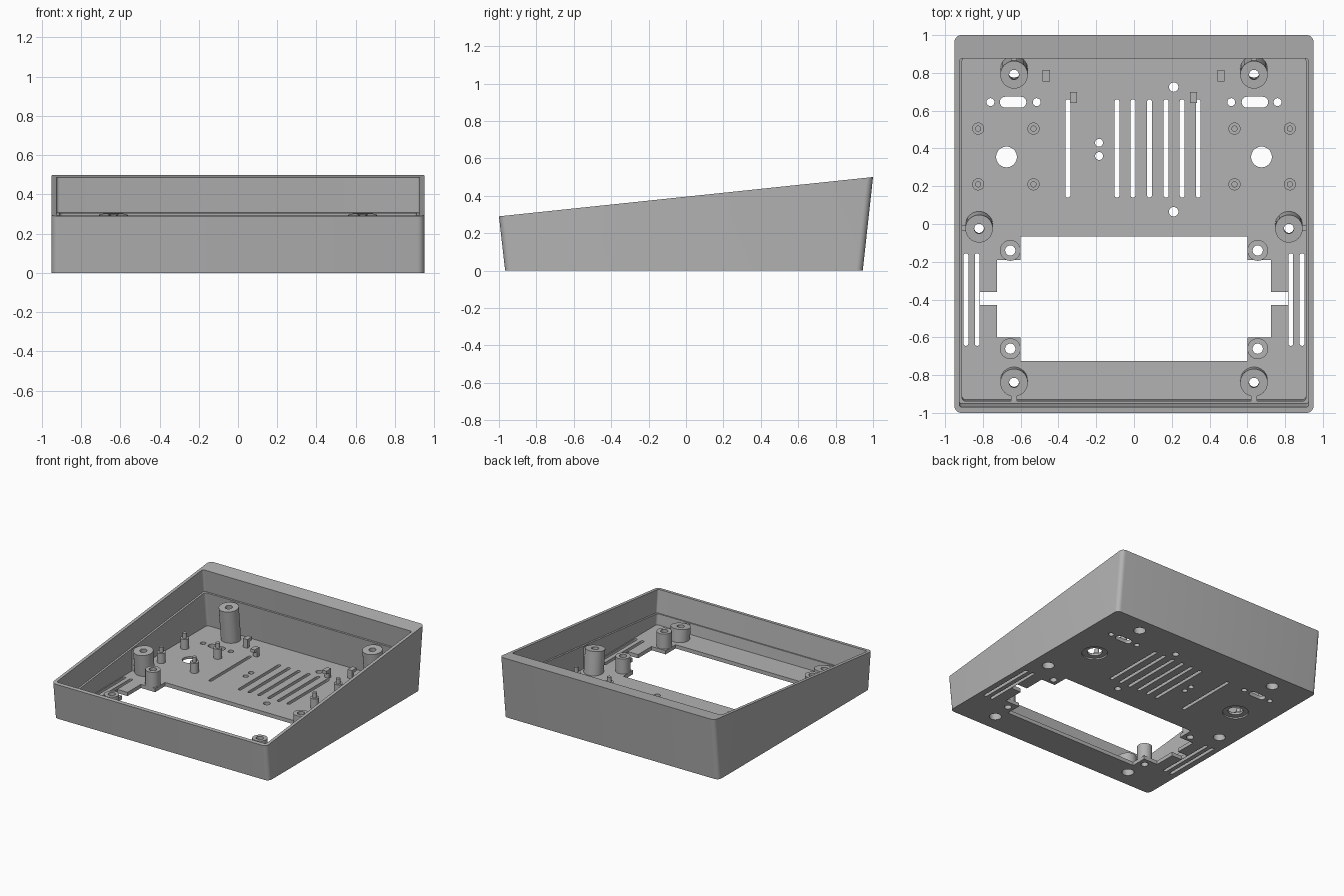
import bpy, bmesh, math

if "Cube" in bpy.data.objects:
    bpy.data.objects.remove(bpy.data.objects["Cube"])

SLOPE = 0.105      # tilt of the open top
FLOOR = 0.03       # base plate thickness
grey = bpy.data.materials.new("grey plastic")
grey.diffuse_color = (0.45, 0.45, 0.45, 1)
grey.use_nodes = True
grey.node_tree.nodes["Principled BSDF"].inputs["Base Color"].default_value = grey.diffuse_color


def top(y):
    return 0.395 + SLOPE * y


def finish(bm, name, smooth=True):
    bmesh.ops.recalc_face_normals(bm, faces=bm.faces)
    me = bpy.data.meshes.new(name)
    bm.to_mesh(me)
    bm.free()
    ob = bpy.data.objects.new(name, me)
    bpy.context.collection.objects.link(ob)
    me.materials.append(grey)
    if smooth:
        shade(ob)
    return ob


def shade(ob):
    bpy.ops.object.select_all(action='DESELECT')
    ob.select_set(True)
    bpy.context.view_layer.objects.active = ob
    bpy.ops.object.shade_smooth_by_angle(angle=math.radians(35))


def loft(bm, rings):
    """Closed solid through rings of equal point count."""
    vs = [[bm.verts.new(p) for p in r] for r in rings]
    n = len(vs[0])
    for a, b in zip(vs, vs[1:]):
        for i in range(n):
            bm.faces.new((a[i], a[(i + 1) % n], b[(i + 1) % n], b[i]))
    bm.faces.new(vs[0][::-1])
    bm.faces.new(vs[-1])


def rounded(x0, x1, y0, y1, r, zf, seg=6):
    """Rounded rectangle ring with height given by zf(y)."""
    pts = []
    for k, (cx, cy) in enumerate([(x1 - r, y1 - r), (x0 + r, y1 - r), (x0 + r, y0 + r), (x1 - r, y0 + r)]):
        for i in range(seg + 1):
            a = math.pi / 2 * (k + i / seg)
            x, y = cx + r * math.cos(a), cy + r * math.sin(a)
            pts.append((x, y, zf(y)))
    return pts


def circle(x, y, r, z, n=32):
    return [(x + r * math.cos(2 * math.pi * i / n), y + r * math.sin(2 * math.pi * i / n), z) for i in range(n)]


def cut(ob, bm):
    cutter = finish(bm, "cutter", False)
    cutter.hide_render = True
    m = ob.modifiers.new("cut", 'BOOLEAN')
    m.operation, m.solver, m.object = 'DIFFERENCE', 'EXACT', cutter
    dg = bpy.context.evaluated_depsgraph_get()
    me = bpy.data.meshes.new_from_object(ob.evaluated_get(dg))
    ob.modifiers.clear()
    ob.data = me
    bpy.data.objects.remove(cutter)


# Wedge-shaped outer body
bm = bmesh.new()
loft(bm, [rounded(-.95, .95, -.967, .945, .035, lambda y: 0),
          rounded(-.95, .95, -1, 1, .035, top)])
shell = finish(bm, "case_shell", False)


# Lid pocket, then the slightly smaller cavity below its ledge
def pocket(x, inset, r, d):
    return rounded(-x, x, -.97 + inset + SLOPE * d, .875 - inset + SLOPE * d, r, lambda y: top(y) - d)


bm = bmesh.new()
loft(bm, [pocket(.925, 0, .015, .182), pocket(.925, 0, .015, -.05)])
cut(shell, bm)
bm = bmesh.new()
loft(bm, [rounded(-.91, .91, -.93, .911, .02, lambda y: FLOOR), pocket(.91, .013, .02, .12)])
cut(shell, bm)

# Screw bosses: x, y of the top
BOSSES = [(s * x, y) for s in (-1, 1) for x, y in ((.635, .79), (.82, -.025), (.635, -.84))]
POSTS = [(s * .655, y) for s in (-1, 1) for y in (-.14, -.66)]


def boss_top(y):
    return top(y) - .182


# Openings through the base plate
bm = bmesh.new()
LO, HI = -.05, FLOOR + .02


def slot(x, y, w, h):
    r = min(w, h) / 2 - .0005
    loft(bm, [rounded(x - w / 2, x + w / 2, y - h / 2, y + h / 2, r, lambda _, z=z: z) for z in (LO, HI)])


def hole(x, y, r, z=HI):
    loft(bm, [circle(x, y, r, LO), circle(x, y, r, z)])


half = [(.6, -.725), (.6, -.6), (.725, -.6), (.725, -.43), (.815, -.43), (.815, -.36),
        (.725, -.36), (.725, -.19), (.6, -.19), (.6, -.065)]
outline = half + [(-x, y) for x, y in reversed(half)]
loft(bm, [[(x, y, z) for x, y in outline] for z in (LO, HI)])
for x in (-.35, -.09, -.005, .082, .17, .255, .34):
    slot(x, .4, .026, .52)
for s in (-1, 1):
    for x in (.83, .89):
        slot(s * x, -.4, .026, .49)
    slot(s * .64, .645, .14, .058)
    for x in (.515, .76):
        hole(s * x, .645, .021)
    hole(s * .675, .355, .055)
for x, y in ((.21, .725), (.21, .065), (-.185, .43), (-.185, .36)):
    hole(x, y, .025 if x > 0 else .021)
for x, y in BOSSES:
    hole(x, y + SLOPE * boss_top(y), .045)
for x, y in POSTS:
    hole(x, y, .027)
cut(shell, bm)

# Shallow round recesses under the two large holes
bm = bmesh.new()
for s in (-1, 1):
    hole(s * .675, .355, .095, .012)
cut(shell, bm)
shade(shell)


def lathe(name, x, y, profile, slope=0, n=32):
    """Ring profile (r, z, tilted) around a vertical or leaning axis."""
    bm = bmesh.new()
    zt = max(p[1] for p in profile)
    rings = []
    for r, z, tilted in profile:
        c = circle(0, 0, r, z, n)
        rings.append([bm.verts.new((x + a, y + b + slope * (zt - z), z + (slope * b if tilted else 0)))
                      for a, b, z in c])
    for a, b in zip(rings, rings[1:] + rings[:1]):
        for i in range(n):
            bm.faces.new((a[i], a[(i + 1) % n], b[(i + 1) % n], b[i]))
    return finish(bm, name)


def box(name, x0, x1, y0, y1, z0, z1):
    bm = bmesh.new()
    loft(bm, [[(x0, y0, z), (x1, y0, z), (x1, y1, z), (x0, y1, z)] for z in (z0, z1)])
    return finish(bm, name, False)


# Leaning lid bosses with screw holes, joined to the wall by small webs
for x, y in BOSSES:
    t = boss_top(y)
    lathe("lid_boss", x, y, [(.073, FLOOR - .005, 0), (.073, t, 1), (.026, t, 1), (.026, t - .04, 1),
                             (.045, t - .04, 1), (.045, FLOOR - .005, 0)], SLOPE)
    if abs(x) > .7:
        s = math.copysign(1, x)
        a, b = sorted((s * .875, s * .915))
        box("boss_web", a, b, y - .012, y + .018, FLOOR - .005, t - .01)
    elif y > 0:
        box("boss_web", x - .015, x + .015, .865, .895, FLOOR - .005, t - .01)
    else:
        box("boss_web", x - .015, x + .015, -.94, -.905, FLOOR - .005, t - .015)

# Straight display posts at the window corners
for x, y in POSTS:
    lathe("display_post", x, y, [(.055, FLOOR - .005, 0), (.055, .15, 0), (.027, .15, 0), (.027, FLOOR - .005, 0)])

# Stepped locating pins
for s in (-1, 1):
    for x in (.532, .825):
        for y in (.21, .505):
            bm = bmesh.new()
            loft(bm, [circle(s * x, y, r, z, 24) for r, z in
                      ((.032, FLOOR - .005), (.032, .11), (.016, .11), (.016, .15))])
            finish(bm, "locating_pin")

# Board clips with hooked heads
for x, y, d in ((-.465, .785, -1), (.46, .785, -1), (-.32, .67, 1), (.315, .67, 1)):
    a, b = sorted((y + d * .03, y + d * .002))
    box("clip_stem", x - .019, x + .019, a, b, FLOOR - .005, .075)
    box("clip_head", x - .019, x + .019, y - .03, y + .03, .075, .1)
